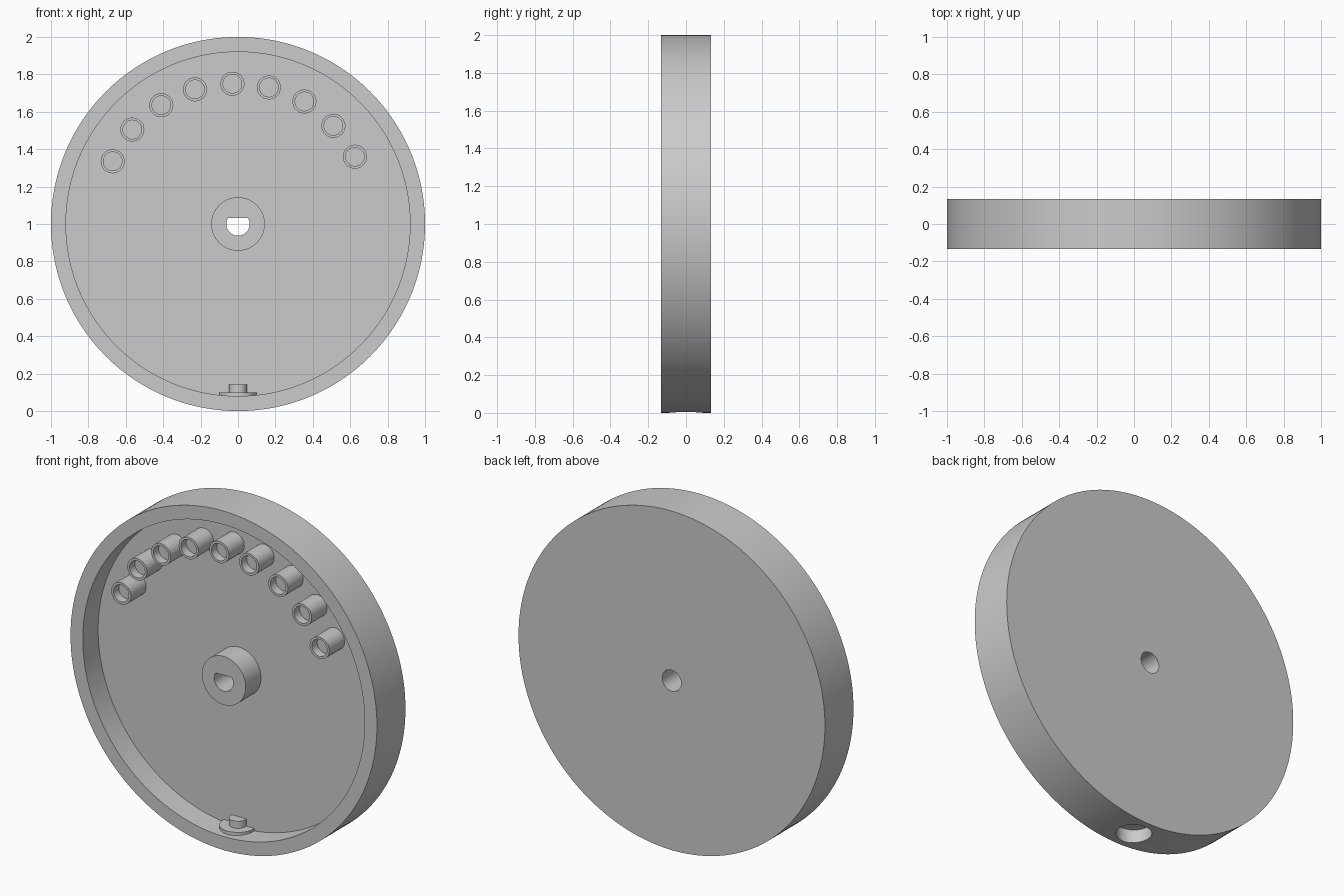
import bpy, bmesh, math
from mathutils import Matrix

cube = bpy.data.objects.get("Cube")
if cube:
    bpy.data.objects.remove(cube)

FRONT, BACK, FLOOR = -0.133, 0.133, 0.01
BORE, FLAT = 0.062, 0.032

grey = bpy.data.materials.new("plain grey")
grey.use_nodes = True
grey.diffuse_color = (0.6, 0.6, 0.6, 1)
grey.node_tree.nodes["Principled BSDF"].inputs["Base Color"].default_value = (0.6, 0.6, 0.6, 1)


def finish(name, bm):
    bmesh.ops.remove_doubles(bm, verts=bm.verts, dist=1e-5)
    bmesh.ops.recalc_face_normals(bm, faces=bm.faces)
    mesh = bpy.data.meshes.new(name)
    bm.to_mesh(mesh)
    bm.free()
    mesh.materials.append(grey)
    obj = bpy.data.objects.new(name, mesh)
    bpy.context.collection.objects.link(obj)
    return obj


def lathe(name, profile, x=0, z=1, segments=48, closed=False, d_bore=False):
    """Revolve (radius, y) points about a line along y; d_bore flattens the top of the bore."""
    bm = bmesh.new()
    rings = []
    for i in range(segments):
        a = math.tau * i / segments
        ring = []
        for r, y in profile:
            if d_bore and r == BORE and r * math.sin(a) > FLAT:
                r = FLAT / math.sin(a)
            ring.append(bm.verts.new((x + r * math.cos(a), y, z + r * math.sin(a))))
        rings.append(ring)
    n = len(profile)
    for i in range(segments):
        p, q = rings[i], rings[(i + 1) % segments]
        for j in range(n if closed else n - 1):
            k = (j + 1) % n
            bm.faces.new((p[j], p[k], q[k], q[j]))
    return finish(name, bm)


def upright_cylinder(name, radius, z0, z1):
    bm = bmesh.new()
    bmesh.ops.create_cone(bm, cap_ends=True, segments=48, radius1=radius, radius2=radius,
                          depth=z1 - z0, matrix=Matrix.Translation((0, 0, (z0 + z1) / 2)))
    return finish(name, bm)


# Dished wheel with a round bore through its web
wheel = lathe("wheel_body", [(BORE, BACK), (1, BACK), (1, FRONT), (0.92, FRONT),
                             (0.92, FLOOR), (BORE, FLOOR)], segments=192, closed=True)

# Round pocket in the bottom of the rim
cutter = upright_cylinder("pocket_cutter", 0.096, -0.1, 0.086)
cutter.hide_render = True
mod = wheel.modifiers.new("pocket", 'BOOLEAN')
mod.operation, mod.solver, mod.object = 'DIFFERENCE', 'EXACT', cutter
bpy.context.view_layer.objects.active = wheel
bpy.ops.object.modifier_apply(modifier=mod.name)
bpy.data.objects.remove(cutter)

# Hub with a D-shaped shaft hole
parts = [wheel]
parts.append(lathe("hub", [(BORE, FRONT), (0.143, FRONT), (0.143, FLOOR), (BORE, FLOOR)],
                   segments=96, closed=True, d_bore=True))

# Arc of short tubes with shallow sockets
centres = [(-0.67, 1.335), (-0.565, 1.505), (-0.41, 1.635), (-0.23, 1.72), (-0.03, 1.75),
           (0.165, 1.73), (0.355, 1.655), (0.51, 1.525), (0.625, 1.36)]
for i, (x, z) in enumerate(centres):
    parts.append(lathe(f"tube_{i + 1}", [(0, FRONT + 0.05), (0.05, FRONT + 0.05), (0.05, FRONT),
                                         (0.064, FRONT), (0.064, FLOOR)], x, z))

# Cap closing the pocket, with a small peg on it
parts.append(upright_cylinder("pocket_cap", 0.1, 0.08, 0.1))
parts.append(upright_cylinder("cap_peg", 0.049, 0.1, 0.142))

# Smooth the round walls, keep the rims sharp
bpy.ops.object.select_all(action='DESELECT')
for obj in parts:
    obj.select_set(True)
bpy.context.view_layer.objects.active = wheel
bpy.ops.object.shade_smooth_by_angle(angle=math.radians(30))
